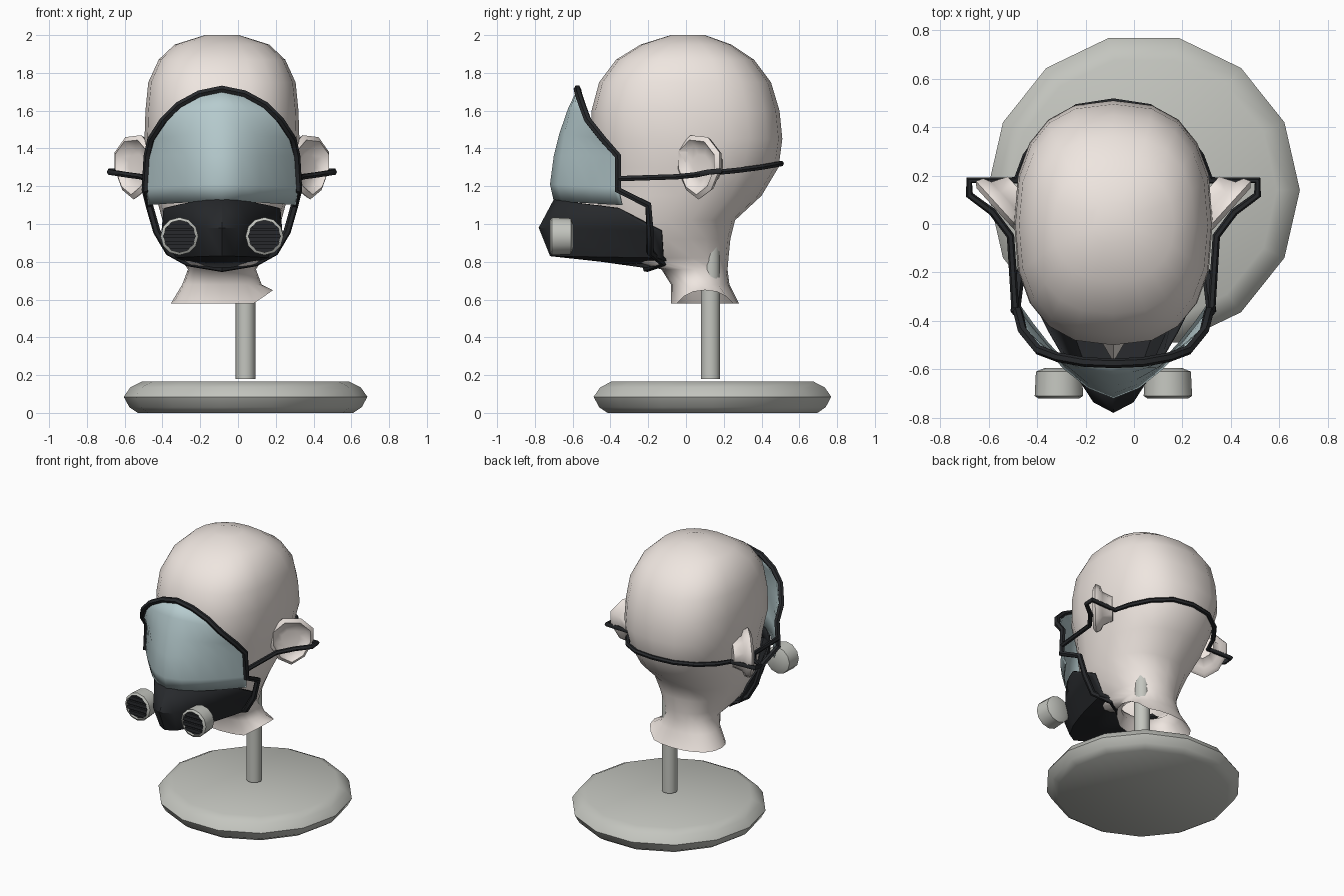
import bpy, bmesh, math
from math import sin, cos, pi

if "Cube" in bpy.data.objects:
    bpy.data.objects.remove(bpy.data.objects["Cube"])

CX = -0.085          # centre line of head and mask


def mat(name, c):
    m = bpy.data.materials.new(name)
    m.diffuse_color = (*c, 1)
    m.use_nodes = True
    m.node_tree.nodes["Principled BSDF"].inputs["Base Color"].default_value = m.diffuse_color
    return m


SKIN = mat("skin", (0.86, 0.79, 0.745))
GLASS = mat("glass", (0.47, 0.60, 0.62))
BLACK = mat("black_rubber", (0.02, 0.022, 0.025))
STONE = mat("stand_grey", (0.55, 0.56, 0.52))


def finish(o, m, angle=40, mirror=False, thick=0):
    o.data.materials.append(m)
    bpy.ops.object.select_all(action='DESELECT')
    o.select_set(True)
    bpy.context.view_layer.objects.active = o
    bpy.ops.object.shade_smooth_by_angle(angle=math.radians(angle))
    if thick:
        s = o.modifiers.new("thickness", 'SOLIDIFY')
        s.thickness = thick
    if mirror:
        o.modifiers.new("mirror", 'MIRROR').use_clip = False
    return o


def loft(name, rings, m, closed=True, cap0=False, cap1=False, loc=(CX, 0, 0), **kw):
    bm = bmesh.new()
    vs = [[bm.verts.new(p) for p in r] for r in rings]
    n = len(rings[0])
    for a, b in zip(vs, vs[1:]):
        for i in range(n if closed else n - 1):
            j = (i + 1) % n
            bm.faces.new((a[i], a[j], b[j], b[i]))
    if cap0:
        bm.faces.new(vs[0])
    if cap1:
        bm.faces.new(vs[-1])
    bmesh.ops.recalc_face_normals(bm, faces=bm.faces)
    me = bpy.data.meshes.new(name)
    bm.to_mesh(me)
    bm.free()
    o = bpy.data.objects.new(name, me)
    o.location = loc
    bpy.context.collection.objects.link(o)
    return finish(o, m, **kw)


def tube(name, half, radius, cyclic):
    # half path ends on the centre line, the rest is mirrored
    back = half[1:-1] if cyclic else half[:-1]
    pts = half + [(-x, y, z) for x, y, z in reversed(back)]
    cu = bpy.data.curves.new(name, 'CURVE')
    cu.dimensions = '3D'
    cu.bevel_depth = radius
    cu.bevel_resolution = 1
    cu.use_fill_caps = True
    sp = cu.splines.new('POLY')
    sp.points.add(len(pts) - 1)
    for p, co in zip(sp.points, pts):
        p.co = (*co, 1)
    sp.use_cyclic_u = cyclic
    o = bpy.data.objects.new(name, cu)
    o.location.x = CX
    bpy.context.collection.objects.link(o)
    bpy.ops.object.select_all(action='DESELECT')
    o.select_set(True)
    bpy.context.view_layer.objects.active = o
    bpy.ops.object.convert(target='MESH')
    finish(bpy.context.object, BLACK, 50)


def circle(r, z, n):
    return [(r * cos(2 * pi * i / n), r * sin(2 * pi * i / n), z) for i in range(n)]


# stand: rounded disc and pole
loft("stand_base", [circle(r, z, 14) for r, z in
     ((.57, 0), (.615, .03), (.645, .085), (.61, .135), (.55, .165))],
     STONE, cap0=True, cap1=True, loc=(.04, .14, 0), angle=38)
loft("stand_pole", [circle(.052, z, 10) for z in (.18, .96)],
     STONE, cap0=True, cap1=True, loc=(.04, .13, 0))


# head: stacked superellipse sections (z, front y, back y, half width)
def section(z, yf, yb, w, n=20):
    out = []
    e = 2.5 if 1.4 < z < 1.9 else 2.25
    for i in range(n):
        c, s = cos(2 * pi * i / n), sin(2 * pi * i / n)
        x = math.copysign(abs(c) ** (2 / e), c) * w
        y = math.copysign(abs(s) ** (2 / e), s) * (yb - yf) / 2 + (yb + yf) / 2
        lift = .07 * max(0, c - .6) / .4 if z < .6 else 0
        out.append((x, y, z + lift))
    return out


HEAD = [(2.0, -.08, .10, .09), (1.95, -.24, .24, .25), (1.87, -.37, .36, .335),
        (1.75, -.46, .45, .39), (1.6, -.50, .495, .405), (1.45, -.50, .51, .41),
        (1.3, -.49, .49, .385), (1.15, -.48, .40, .35), (1.02, -.46, .26, .315),
        (.92, -.44, .235, .27), (.82, -.38, .225, .22), (.76, -.13, .22, .18),
        (.68, -.08, .23, .21), (.58, -.08, .28, .27)]
loft("head", [section(*h) for h in HEAD], SKIN, cap0=True, angle=60)

# nose
loft("nose", [[(-.03, -.46, 1.3), (.03, -.46, 1.3), (0, -.5, 1.3)],
              [(-.07, -.45, 1.06), (.07, -.45, 1.06), (0, -.57, 1.08)]],
     SKIN, cap0=True, cap1=True)

# ears: flared outline lofted from the hollow, round the rim, to the root
EAR = [(0, 1.40), (.3, 1.47), (.72, 1.46), (1, 1.38), (1, 1.29), (.8, 1.18),
       (.5, 1.13), (.2, 1.18), (0, 1.29)]


def ear_ring(scale, depth):
    ring = []
    for u, z in EAR:
        u = .5 + (u - .5) * scale
        z = 1.3 + (z - 1.3) * scale
        ring.append((.375 + .2 * u - .74 * depth, -.05 + .22 * u + .67 * depth, z))
    return ring


loft("ears", [ear_ring(s, d) for s, d in
     ((.4, .03), (.7, .022), (.85, -.008), (1, .01), (.92, .04), (.7, .055), (.5, .12))],
     SKIN, cap0=True, cap1=True, mirror=True, angle=60)


# mask shells: each row is a pointed arc from rim to rim through a centre point
def arc(yc, zc, xe, ye, ze, power, n=12):
    row = []
    for i in range(n + 1):
        s = sin(-pi / 2 + pi * i / n)
        k = abs(s) ** power
        row.append((xe * s, yc + (ye - yc) * k, zc + (ze - zc) * k))
    return row


loft("visor", [arc(*r, 1.6) for r in
     ((-.575, 1.715, .10, -.57, 1.70), (-.625, 1.61, .28, -.53, 1.58),
      (-.67, 1.48, .365, -.44, 1.45), (-.70, 1.36, .395, -.36, 1.36),
      (-.72, 1.21, .405, -.36, 1.19), (-.70, 1.12, .39, -.34, 1.10))],
     GLASS, closed=False, thick=.008, angle=60)
loft("face_piece", [arc(*r, 2) for r in
     ((-.70, 1.13, .31, -.36, 1.08), (-.78, .98, .32, -.13, .96),
      (-.72, .83, .26, -.12, .82), (-.45, .80, .19, -.10, .80),
      (-.20, .765, .15, -.09, .80))],
     BLACK, closed=False, thick=.012, angle=35)

# rim around the whole mask
tube("mask_rim", [(0, -.575, 1.715), (.12, -.57, 1.69), (.23, -.55, 1.63), (.31, -.52, 1.55),
                  (.375, -.44, 1.45), (.395, -.36, 1.36), (.405, -.36, 1.18),
                  (.385, -.2, 1.10), (.345, -.19, .96), (.28, -.19, .85),
                  (.18, -.12, .795), (0, -.21, .765)], .02, True)

# strap over the ears and round the back of the head
tube("head_strap", [(.405, -.36, 1.24), (.425, -.05, 1.25), (.5, .05, 1.26), (.595, .12, 1.275),
                    (.595, .18, 1.28), (.40, .18, 1.275), (.36, .28, 1.285), (.275, .395, 1.30),
                    (.15, .48, 1.315), (0, .503, 1.32)], .016, False)


# filters: open cup, dark disc and grille bars
def disc(r, y):
    return [(.225 + x, y, .935 + z) for x, z, _ in circle(r, 0, 12)]


loft("filter_cups", [disc(r, y) for r, y in
     ((.06, -.595), (.095, -.61), (.1, -.71), (.085, -.72), (.085, -.69))],
     STONE, cap0=True, mirror=True, angle=50)
loft("filter_discs", [disc(.085, -.70), disc(.085, -.69)],
     BLACK, cap0=True, cap1=True, mirror=True)
for k in range(4):
    dz = (k - 1.5) * .035
    w = math.sqrt(.083 ** 2 - dz ** 2)
    bar = [[(.225 + x, y, .935 + dz + h) for y, h in
            ((-.715, -.012), (-.715, .012), (-.70, .012), (-.70, -.012))] for x in (-w, w)]
    loft(f"filter_bar_{k + 1}", bar, BLACK, cap0=True, cap1=True, mirror=True)
